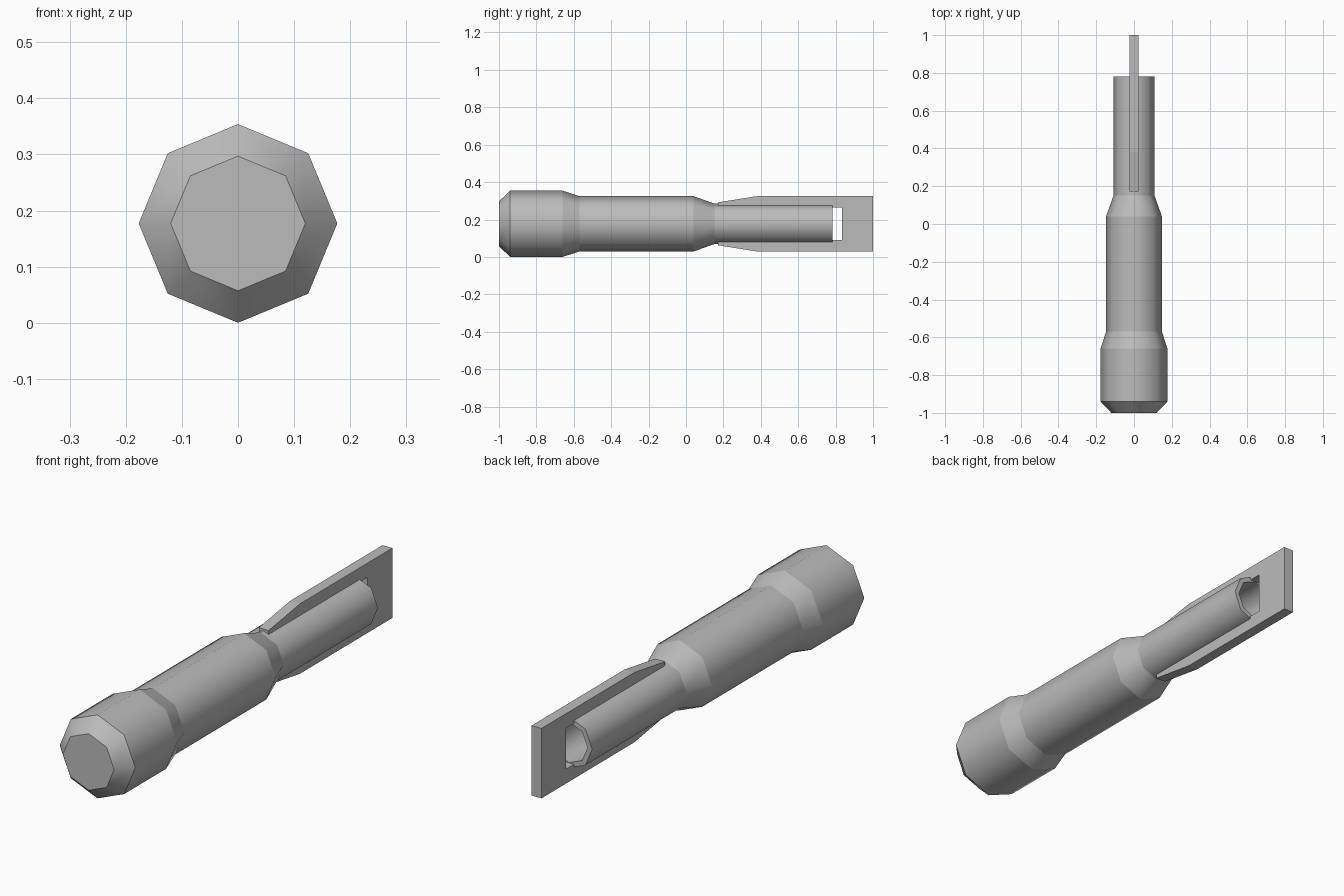
import bpy
import bmesh
from math import cos, sin, tau

cube = bpy.data.objects.get("Cube")
if cube:
    bpy.data.objects.remove(cube, do_unlink=True)

CENTRE_Z = 0.177
SIDES = 8

grey = bpy.data.materials.new("plain grey")
grey.use_nodes = True
colour = (0.5, 0.5, 0.5, 1)
grey.diffuse_color = colour
grey.node_tree.nodes["Principled BSDF"].inputs["Base Color"].default_value = colour


def finish(name, bm):
    bmesh.ops.recalc_face_normals(bm, faces=bm.faces[:])
    mesh = bpy.data.meshes.new(name)
    bm.to_mesh(mesh)
    bm.free()
    mesh.materials.append(grey)
    obj = bpy.data.objects.new(name, mesh)
    obj.location.z = CENTRE_Z
    bpy.context.collection.objects.link(obj)
    return obj


def turned(name, profile):
    """Eight-sided lathe along y: smooth around, crisp at each ring."""
    bm = bmesh.new()
    rings = [[bm.verts.new((r * cos(tau * i / SIDES), y, r * sin(tau * i / SIDES)))
              for i in range(SIDES)] for y, r in profile]
    for a, b in zip(rings, rings[1:]):
        for i in range(SIDES):
            j = (i + 1) % SIDES
            bm.faces.new((a[i], a[j], b[j], b[i])).smooth = True
    for ring in (rings[0], rings[-1]):
        bm.faces.new(ring)
    for e in bm.edges:
        if abs(e.verts[0].co.y - e.verts[1].co.y) < 1e-5:
            e.smooth = False
    return finish(name, bm)


def plate(name, outline, half_width):
    """Flat y-z outline extruded across x."""
    bm = bmesh.new()
    face = bm.faces.new([bm.verts.new((-half_width, y, z)) for y, z in outline])
    out = bmesh.ops.extrude_face_region(bm, geom=[face])
    verts = [v for v in out["geom"] if isinstance(v, bmesh.types.BMVert)]
    bmesh.ops.translate(bm, verts=verts, vec=(2 * half_width, 0, 0))
    return finish(name, bm)


# Handle with its pommel, grip, neck and hollow front tube
turned("handle_and_tube", [
    (-1.0, 0.12), (-0.94, 0.177), (-0.66, 0.177), (-0.57, 0.148),
    (0.04, 0.148), (0.152, 0.108), (0.782, 0.108),
    (0.782, 0.086), (0.2, 0.086)])

# Forked fin: two prongs along the tube joined by a solid end
upper = [(0.172, 0.09), (0.172, 0.115), (0.38, 0.148), (1.0, 0.148)]
inner = [(0.835, 0.087), (0.172, 0.087)]
lower = [(y, -z) for y, z in reversed(upper)]
inner_lower = [(y, -z) for y, z in reversed(inner)]
plate("forked_fin", upper[1:] + lower[:-1] + inner_lower + inner, 0.023)
